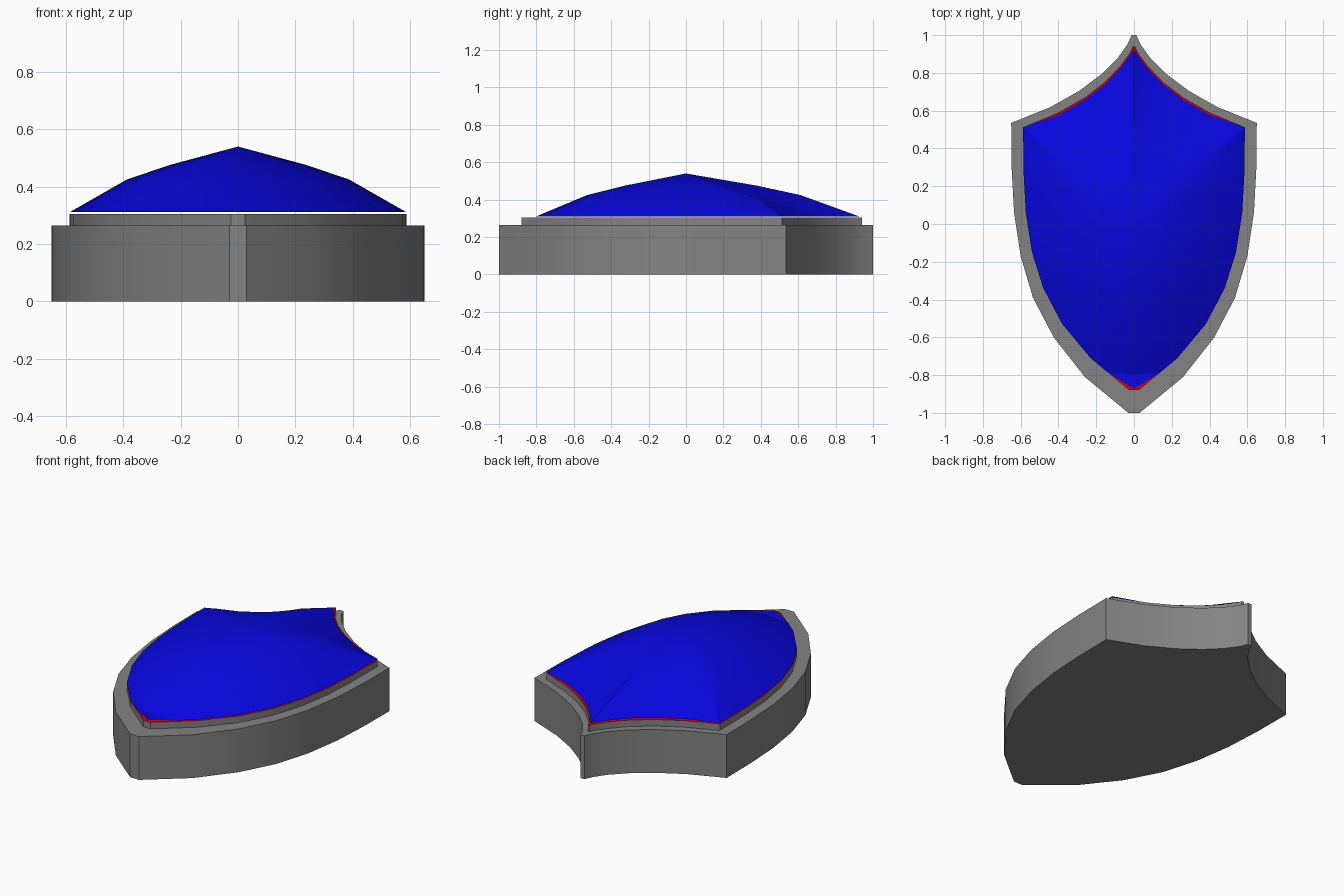
import bpy
import bmesh

cube = bpy.data.objects.get("Cube")
if cube:
    bpy.data.objects.remove(cube, do_unlink=True)


def material(name, rgb):
    mat = bpy.data.materials.new(name)
    mat.use_nodes = True
    mat.diffuse_color = (*rgb, 1)
    mat.node_tree.nodes["Principled BSDF"].inputs["Base Color"].default_value = (*rgb, 1)
    return mat


GREY = material("grey", (0.23, 0.23, 0.23))
RED = material("red", (0.65, 0.0, 0.0))
BLUE = material("blue", (0.002, 0.002, 0.74))


def mirrored(half):
    """Close a right-hand outline (bottom to top) with its mirror image."""
    return half + [(-x, y) for x, y in reversed(half) if x > 0]


def finish(name, bm, mats, top_slot=0):
    bmesh.ops.recalc_face_normals(bm, faces=bm.faces[:])
    bm.normal_update()
    for face in bm.faces:
        if face.normal.z > 0.99:
            face.material_index = top_slot
    mesh = bpy.data.meshes.new(name)
    bm.to_mesh(mesh)
    bm.free()
    obj = bpy.data.objects.new(name, mesh)
    bpy.context.collection.objects.link(obj)
    for mat in mats:
        mesh.materials.append(mat)
    bpy.ops.object.select_all(action="DESELECT")
    obj.select_set(True)
    bpy.context.view_layer.objects.active = obj
    bpy.ops.object.shade_smooth_by_angle()
    return obj


def ring(bm, outline, scale, z):
    return [bm.verts.new((x * scale, y * scale, z)) for x, y in outline]


def bridge(bm, low, high):
    for i in range(len(low)):
        j = (i + 1) % len(low)
        bm.faces.new((low[i], low[j], high[j], high[i]))


def slab(name, half, z0, z1, mats, top_slot=0):
    bm = bmesh.new()
    outline = mirrored(half)
    low, high = ring(bm, outline, 1, z0), ring(bm, outline, 1, z1)
    bridge(bm, low, high)
    bm.faces.new(low)
    bm.faces.new(high)
    return finish(name, bm, mats, top_slot)


# Thick shield body
body_half = [(0.03, -1), (0.26, -0.81), (0.425, -0.6), (0.535, -0.39),
             (0.6, -0.17), (0.635, 0.06), (0.648, 0.3), (0.65, 0.535),
             (0.44, 0.62), (0.29, 0.705), (0.17, 0.795), (0.085, 0.88),
             (0.035, 0.95), (0.013, 1)]
slab("shield_body", body_half, 0, 0.265, [GREY])

# Raised step with a red top
sides = [(0.23, -0.71), (0.38, -0.53), (0.48, -0.34), (0.54, -0.15),
         (0.573, 0.06), (0.585, 0.28), (0.587, 0.512)]
arc = [(0.4, 0.59), (0.26, 0.67), (0.15, 0.755), (0.07, 0.84), (0.025, 0.9)]
slab("raised_step", [(0.025, -0.88)] + sides + arc + [(0.006, 0.94)],
     0.25, 0.305, [GREY, RED], 1)

# Blue domed face, built from shrinking rings up to a peak
dome_half = ([(0, -0.8), (0.14, -0.785)] + sides
             + [(x, y - 0.012) for x, y in arc] + [(0, 0.925)])
outline = mirrored(dome_half)
bm = bmesh.new()
rings = [ring(bm, outline, s, z)
         for s, z in ((1, 0.311), (0.66, 0.425), (0.41, 0.475))]
bm.faces.new(rings[0])
for low, high in zip(rings, rings[1:]):
    bridge(bm, low, high)
peak = bm.verts.new((0, 0, 0.54))
last = rings[-1]
for i, vert in enumerate(last):
    bm.faces.new((vert, last[(i + 1) % len(last)], peak))
finish("domed_face", bm, [BLUE])

# Flat pointed end of the domed face
bm = bmesh.new()
bm.faces.new([bm.verts.new((x, y, 0.311))
              for x, y in ((-0.14, -0.785), (0, -0.872), (0.14, -0.785), (0, -0.79))])
for face in bm.faces:
    face.normal_update()
finish("dome_tip", bm, [BLUE])
